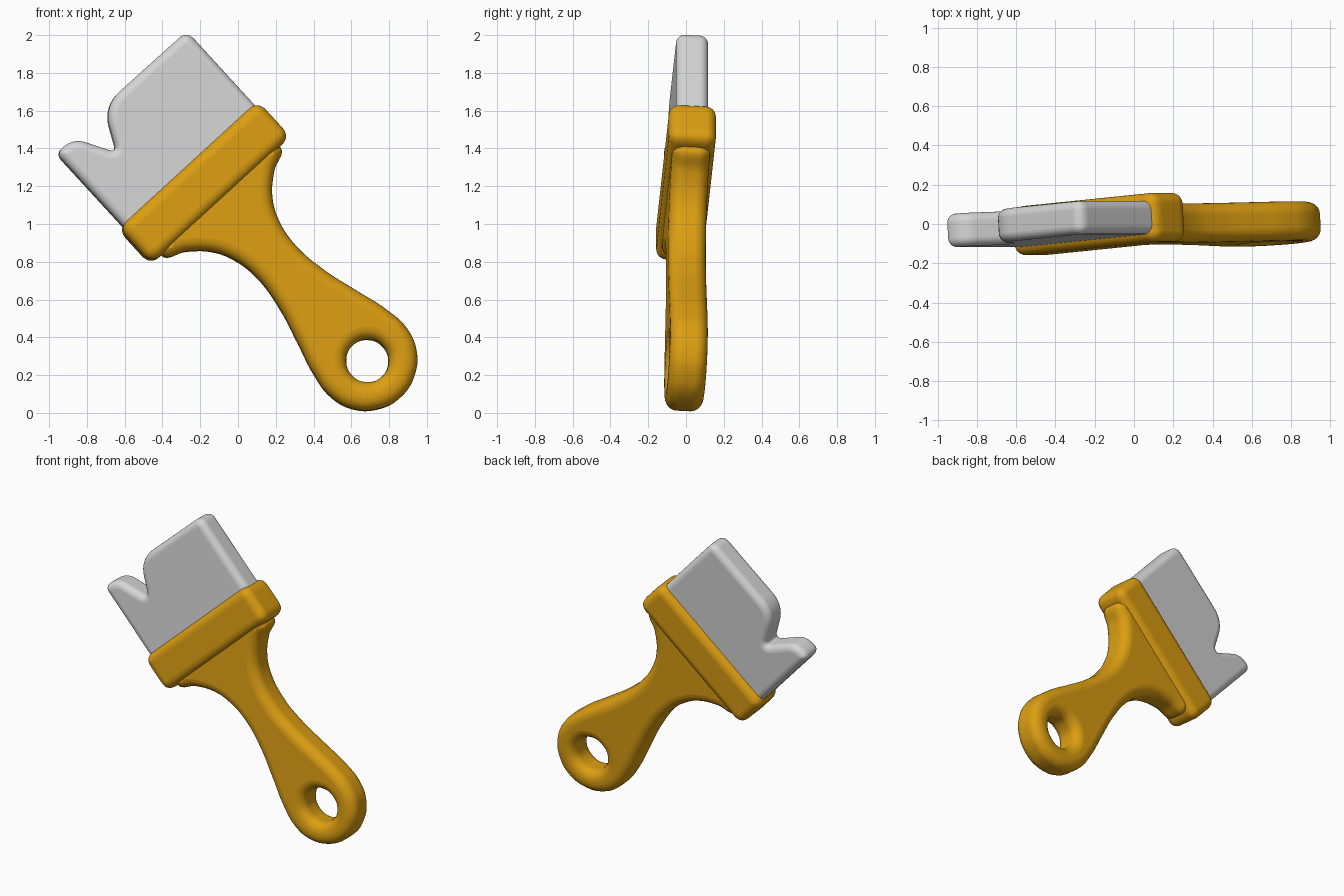
import bpy
import math
from mathutils import Matrix, Vector

cube = bpy.data.objects.get("Cube")
if cube:
    bpy.data.objects.remove(cube)


def make_material(name, colour):
    mat = bpy.data.materials.new(name)
    mat.use_nodes = True
    mat.diffuse_color = (*colour, 1)
    mat.node_tree.nodes["Principled BSDF"].inputs["Base Color"].default_value = (*colour, 1)
    return mat


golden = make_material("golden yellow", (0.72, 0.345, 0.006))
pale_grey = make_material("pale grey", (0.67, 0.67, 0.67))

# Brush frame: across the brush, along the brush, through its thickness
lean, twist = math.radians(42.5), math.radians(4.3)
along = Vector((-math.sin(lean), 0, math.cos(lean)))
across = Vector((math.cos(lean), 0, math.sin(lean))) * math.cos(twist)
across.y = math.sin(twist)
through = across.cross(along)
frame = Matrix((across, along, through)).transposed().to_4x4()
frame.translation = (-0.18, 0, 1.217)


def rounded(corners, steps=8):
    """Polygon outline whose corners (x, y, cut) are replaced by curves."""
    points = []
    for i, (x, y, cut) in enumerate(corners):
        p = Vector((x, y))
        a = Vector(corners[i - 1][:2]) - p
        b = Vector(corners[(i + 1) % len(corners)][:2]) - p
        a, b = p + a.normalized() * cut, p + b.normalized() * cut
        for k in range(steps + 1):
            t = k / steps
            points.append(a * (1 - t) ** 2 + p * 2 * t * (1 - t) + b * t ** 2)
    return points


def slab(name, outlines, half, bevel, mat, kind="POLY"):
    """Fill the outlines, thicken them and round the rims."""
    curve = bpy.data.curves.new(name, "CURVE")
    curve.dimensions = "2D"
    curve.fill_mode = "BOTH"
    curve.extrude = half - bevel
    curve.bevel_depth = bevel
    curve.offset = -bevel
    curve.bevel_resolution = 5
    curve.resolution_u = 8
    for outline in outlines:
        spline = curve.splines.new(kind)
        spline.use_cyclic_u = True
        pts = spline.bezier_points if kind == "BEZIER" else spline.points
        pts.add(len(outline) - 1)
        for point, (x, y) in zip(pts, outline):
            if kind == "BEZIER":
                point.co = (x, y, 0)
                point.handle_left_type = point.handle_right_type = "AUTO"
            else:
                point.co = (x, y, 0, 1)
    curve.materials.append(mat)
    obj = bpy.data.objects.new(name, curve)
    bpy.context.collection.objects.link(obj)
    obj.matrix_world = frame
    bpy.ops.object.select_all(action="DESELECT")
    obj.select_set(True)
    bpy.context.view_layer.objects.active = obj
    bpy.ops.object.convert(target="MESH")
    obj = bpy.context.object
    bpy.ops.object.shade_smooth_by_angle(angle=math.radians(40))
    obj.modifiers.new("flat caps", "WEIGHTED_NORMAL").keep_sharp = True
    return obj


# Bristles with a notch near one side
bristle_outline = rounded([
    (-0.475, -0.05, 0.05), (0.475, -0.05, 0.05), (0.475, 0.655, 0.06),
    (-0.12, 0.66, 0.12), (-0.235, 0.43, 0.05), (-0.35, 0.635, 0.06),
    (-0.475, 0.65, 0.055)])
slab("bristles", [bristle_outline], 0.085, 0.045, pale_grey)

# Collar holding the bristles
collar_outline = rounded([(x, y, 0.07) for x, y in
                          ((-0.5, -0.13), (0.5, -0.13), (0.5, 0.13), (-0.5, 0.13))])
slab("collar", [collar_outline], 0.125, 0.055, golden)

# Handle: one side of the outline mirrored, plus the hanging hole
side = [(0.34, -0.06), (0.425, -0.13), (0.315, -0.205), (0.22, -0.293),
        (0.161, -0.402), (0.133, -0.565), (0.155, -0.763), (0.207, -0.959),
        (0.257, -1.141), (0.271, -1.29), (0.229, -1.414), (0.131, -1.505)]
handle_outline = side + [(0, -1.54)] + [(-x, y) for x, y in reversed(side)]
hole = [(0.113 * math.cos(a * math.pi / 4), -1.279 + 0.113 * math.sin(a * math.pi / 4))
        for a in range(8, 0, -1)]
slab("handle", [handle_outline[::-1], hole], 0.1, 0.065, golden, "BEZIER")
